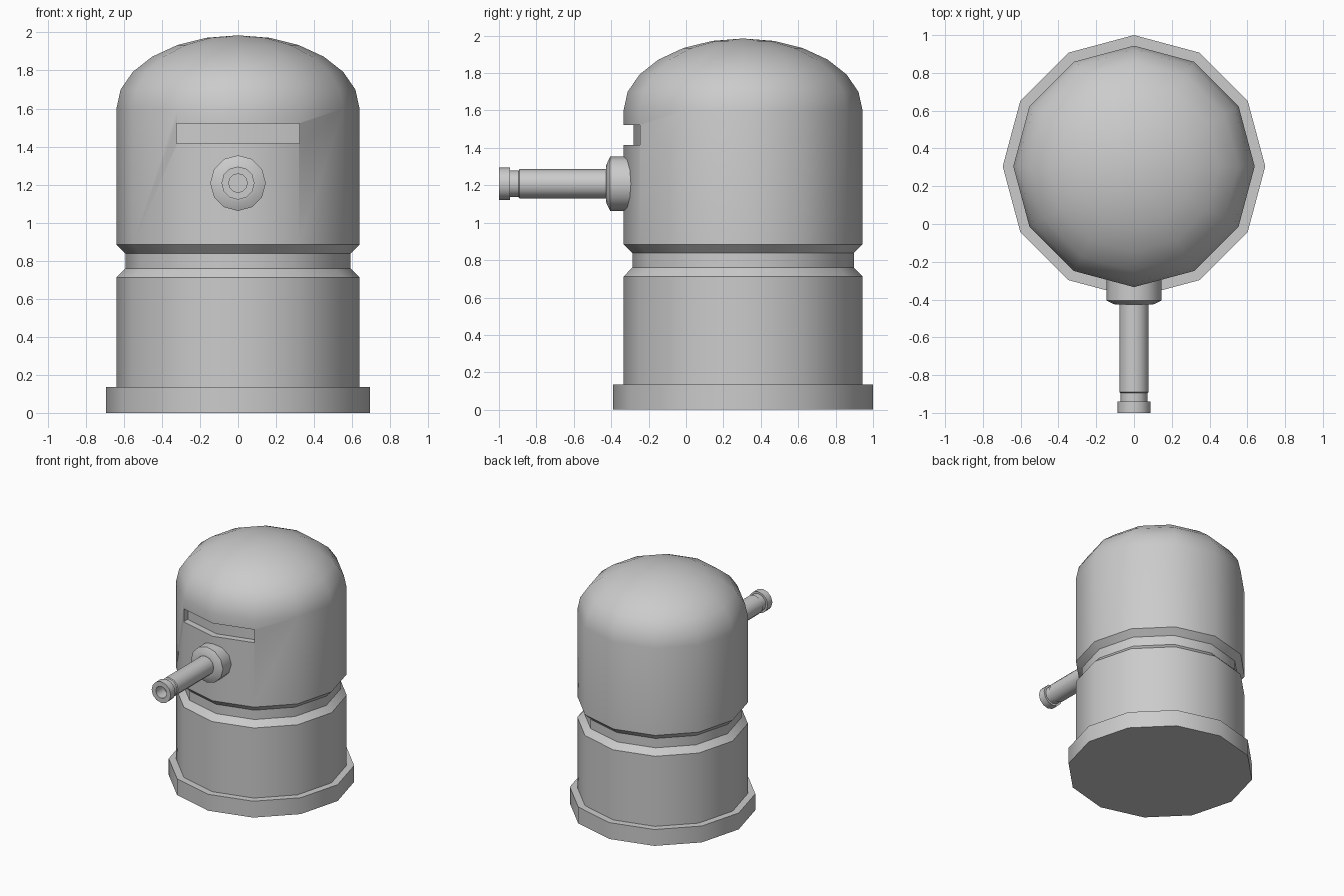
import bpy, bmesh, math
from mathutils import Matrix

if "Cube" in bpy.data.objects:
    bpy.data.objects.remove(bpy.data.objects["Cube"])

SIDES = 12
CY = 0.305      # centre of the body on y
R = 0.639       # body radius


def lathe(name, profile, matrix):
    """Spin a (radius, height) profile into a closed 12-sided solid."""
    bm = bmesh.new()
    rings = []
    for r, h in profile:
        if r == 0:
            rings.append([bm.verts.new((0, 0, h))] * SIDES)
        else:
            rings.append([bm.verts.new((r * math.cos(2 * math.pi * i / SIDES),
                                        r * math.sin(2 * math.pi * i / SIDES), h))
                          for i in range(SIDES)])
    for a, b in zip(rings, rings[1:]):
        for i in range(SIDES):
            j = (i + 1) % SIDES
            bm.faces.new(dict.fromkeys((a[i], a[j], b[j], b[i])))
    bmesh.ops.recalc_face_normals(bm, faces=bm.faces)
    bm.transform(matrix)
    return make_object(name, bm)


def make_object(name, bm):
    me = bpy.data.meshes.new(name)
    bm.to_mesh(me)
    bm.free()
    ob = bpy.data.objects.new(name, me)
    bpy.context.collection.objects.link(ob)
    return ob


def smooth(ob):
    bpy.ops.object.select_all(action='DESELECT')
    ob.select_set(True)
    bpy.context.view_layer.objects.active = ob
    bpy.ops.object.shade_smooth_by_angle(angle=math.radians(40))


# Body: foot ring, lower drum, waist groove, upper drum, elliptical dome
dome = [(R * math.cos(math.radians(a)), 1.6 + 0.385 * math.sin(math.radians(a)))
        for a in range(0, 90, 15)] + [(0, 1.985)]
body = lathe("body", [(0, 0), (0.695, 0), (0.695, 0.135), (R, 0.135), (R, 0.712),
                      (0.592, 0.76), (0.592, 0.837), (R, 0.884)] + dome,
             Matrix.Translation((0, CY, 0)))

# Vision slot: recess running parallel to the two front facets
bm = bmesh.new()
outline = [(-0.322, -0.5), (0.322, -0.5), (0.322, -0.194), (0, -0.28), (-0.322, -0.194)]
face = bm.faces.new([bm.verts.new((x, y, 1.415)) for x, y in outline])
top = bmesh.ops.extrude_face_region(bm, geom=[face])["geom"]
bmesh.ops.translate(bm, vec=(0, 0, 0.107),
                    verts=[v for v in top if isinstance(v, bmesh.types.BMVert)])
bmesh.ops.recalc_face_normals(bm, faces=bm.faces)
cutter = make_object("slot_cutter", bm)
cutter.hide_render = True
cut = body.modifiers.new("slot", 'BOOLEAN')
cut.operation = 'DIFFERENCE'
cut.solver = 'EXACT'
cut.object = cutter
bpy.context.view_layer.objects.active = body
bpy.ops.object.modifier_apply(modifier="slot")
bpy.data.objects.remove(cutter)
smooth(body)

# Gun: collar, barrel, groove and hollow muzzle; height runs towards -y
forward = Matrix.Translation((0, 0, 1.208)) @ Matrix.Rotation(math.pi / 2, 4, 'X')
gun = lathe("gun_barrel", [(0, 0.27), (0.146, 0.27), (0.146, 0.405), (0.10, 0.427),
                           (0.078, 0.427), (0.078, 0.89), (0.071, 0.895), (0.071, 0.94),
                           (0.087, 0.94), (0.087, 1.0), (0.049, 1.0), (0.049, 0.9),
                           (0, 0.9)], forward)
smooth(gun)
